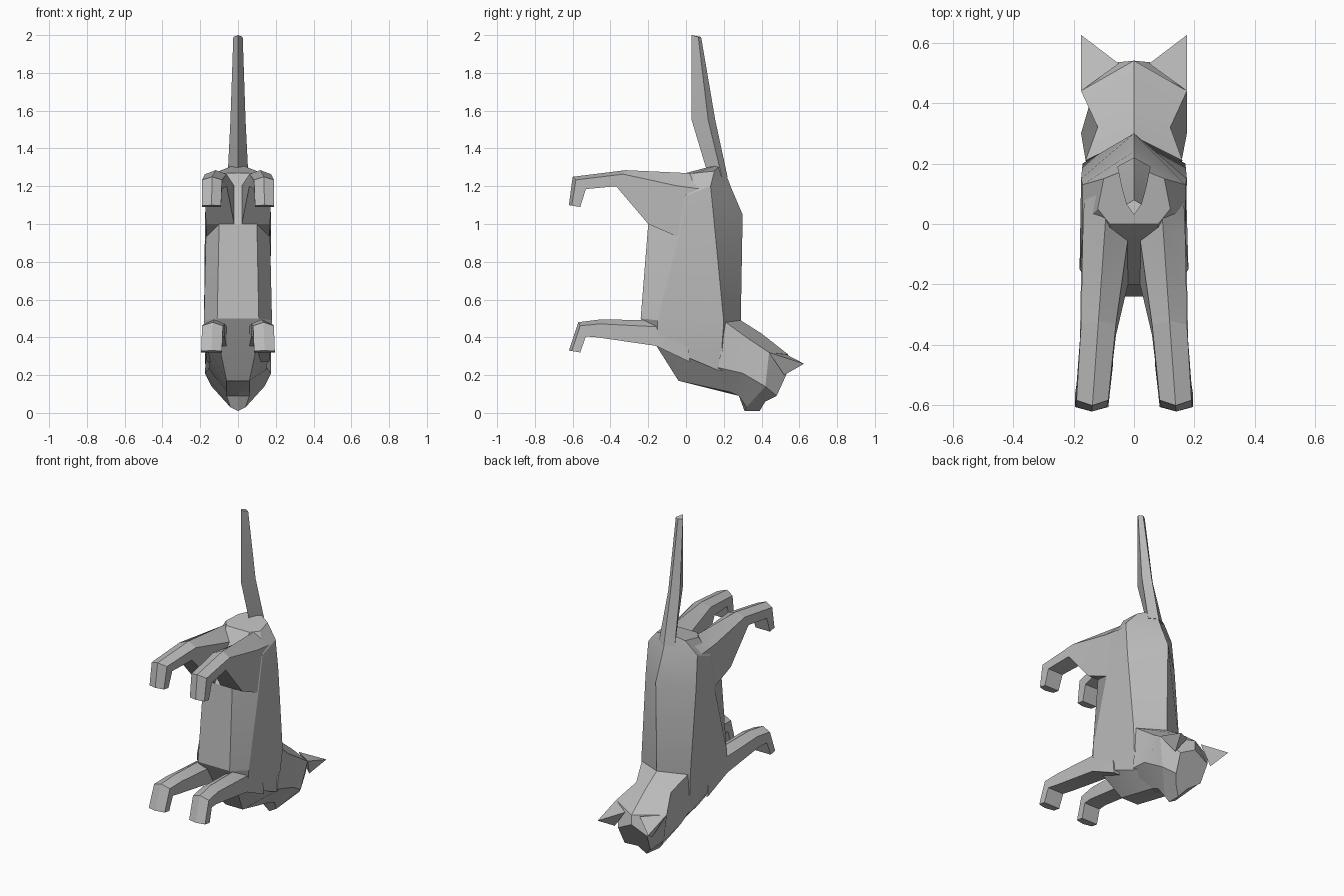
import bpy
import bmesh
from mathutils import Vector

default_cube = bpy.data.objects.get("Cube")
if default_cube:
    bpy.data.objects.remove(default_cube, do_unlink=True)

# Single plain grey coat
coat = bpy.data.materials.new("grey coat")
coat.use_nodes = True
grey = (0.5, 0.5, 0.5, 1.0)
coat.diffuse_color = grey
coat.node_tree.nodes["Principled BSDF"].inputs["Base Color"].default_value = grey


def finish(name, bm, mirrored):
    """Turn a bmesh into a faceted, coloured object."""
    bmesh.ops.recalc_face_normals(bm, faces=bm.faces)
    mesh = bpy.data.meshes.new(name)
    bm.to_mesh(mesh)
    bm.free()
    mesh.materials.append(coat)
    part = bpy.data.objects.new(name, mesh)
    bpy.context.collection.objects.link(part)
    if mirrored:
        part.modifiers.new("other side", 'MIRROR')
    bpy.ops.object.select_all(action='DESELECT')
    part.select_set(True)
    bpy.context.view_layer.objects.active = part
    bpy.ops.object.shade_smooth_by_angle(angle=0.3)
    return part


def loft(name, rings, mirrored=False):
    """Skin a closed tube through rings that share one point count."""
    bm = bmesh.new()
    loops = [[bm.verts.new(point) for point in ring] for ring in rings]
    for first, second in zip(loops, loops[1:]):
        count = len(first)
        for i in range(count):
            j = (i + 1) % count
            bm.faces.new((first[i], first[j], second[j], second[i]))
    bm.faces.new(loops[0])
    bm.faces.new(loops[-1])
    return finish(name, bm, mirrored)


def symmetric(half):
    """Complete a half ring whose first and last points lie on the centre line."""
    return half + [(-x, y, z) for x, y, z in reversed(half[1:-1])]


def leg(name, stations):
    """Ridged leg; each station gives top y, z, bottom y, z, inner x, outer x."""
    rings = []
    for top_y, top_z, low_y, low_z, inner, outer in stations:
        top = Vector((0, top_y, top_z))
        low = Vector((0, low_y, low_z))
        shoulder = top.lerp(low, 0.25)
        across = Vector((1, 0, 0))
        rings.append([top + across * (inner + outer) / 2,
                      shoulder + across * outer, low + across * outer,
                      low + across * inner, shoulder + across * inner])
    return loft(name, rings, mirrored=True)


# Upright trunk: half rings run from belly to back, rump first
trunk = [
    [(0, 0, 1.27), (.08, 0, 1.27), (.12, .05, 1.27), (.1, .15, 1.28), (0, .19, 1.32)],
    [(0, -.1, 1.15), (.08, -.1, 1.15), (.17, 0, 1.15), (.17, .13, 1.2), (0, .24, 1.19)],
    [(0, -.2, 1), (.1, -.2, 1), (.17, -.04, .93), (.175, .15, 1), (0, .3, 1.05)],
    [(0, -.24, .5), (.11, -.24, .5), (.18, -.15, .49), (.17, .2, .48), (0, .29, .49)],
    [(0, -.16, .36), (.1, -.16, .36), (.17, -.15, .36), (.16, .19, .35), (0, .28, .45)],
    [(0, -.04, .17), (.06, -.04, .17), (.15, .16, .23), (.14, .2, .3), (0, .27, .42)],
    [(0, .28, .09), (.06, .28, .1), (.13, .29, .2), (.1, .3, .3), (0, .3, .4)],
]
loft("trunk", [symmetric(half) for half in trunk])

# Head: half rings run from throat to crown, neck first
head = [
    [(0, .17, .12), (.06, .17, .14), (.15, .17, .24), (.16, .21, .48), (0, .29, .49)],
    [(0, .28, .09), (.06, .28, .09), (.175, .3, .21), (.12, .32, .4), (0, .4, .42)],
    [(0, .31, .01), (.04, .32, .03), (.14, .42, .14), (.175, .44, .32), (0, .54, .31)],
    [(0, .39, .01), (.04, .42, .06), (.09, .48, .09), (.1, .53, .2), (0, .54, .25)],
]
loft("head", [symmetric(half) for half in head])

# Pointed ears
bm = bmesh.new()
for point in [(.175, .44, .32), (.05, .53, .31), (.13, .52, .2), (.175, .625, .26)]:
    bm.verts.new(point)
bmesh.ops.convex_hull(bm, input=bm.verts[:])
finish("ears", bm, True)

# Legs with hooked paws
leg("hind_legs", [
    (.12, 1.27, -.04, .93, .02, .165),
    (0, 1.27, -.2, 1, .02, .17),
    (-.32, 1.285, -.37, 1.2, .06, .175),
    (-.6, 1.25, -.53, 1.185, .085, .19),
    (-.62, 1.1, -.56, 1.09, .09, .19),
])
leg("front_legs", [
    (0, .48, .02, .27, .05, .165),
    (-.16, .49, -.16, .355, .06, .175),
    (-.45, .495, -.47, .4, .07, .18),
    (-.57, .48, -.53, .405, .08, .19),
    (-.62, .33, -.56, .32, .085, .195),
])

# Raised tail: front y, z, back y, z, half width
tail = []
for front_y, front_z, back_y, back_z, half in [
        (.12, 1.25, .22, 1.25, .055), (.03, 1.55, .155, 1.55, .04),
        (.03, 2, .08, 1.99, .025)]:
    middle_y = front_y * .3 + back_y * .7
    tail.append([(0, front_y, front_z), (half, middle_y, back_z),
                 (0, back_y, back_z), (-half, middle_y, back_z)])
loft("tail", tail)
